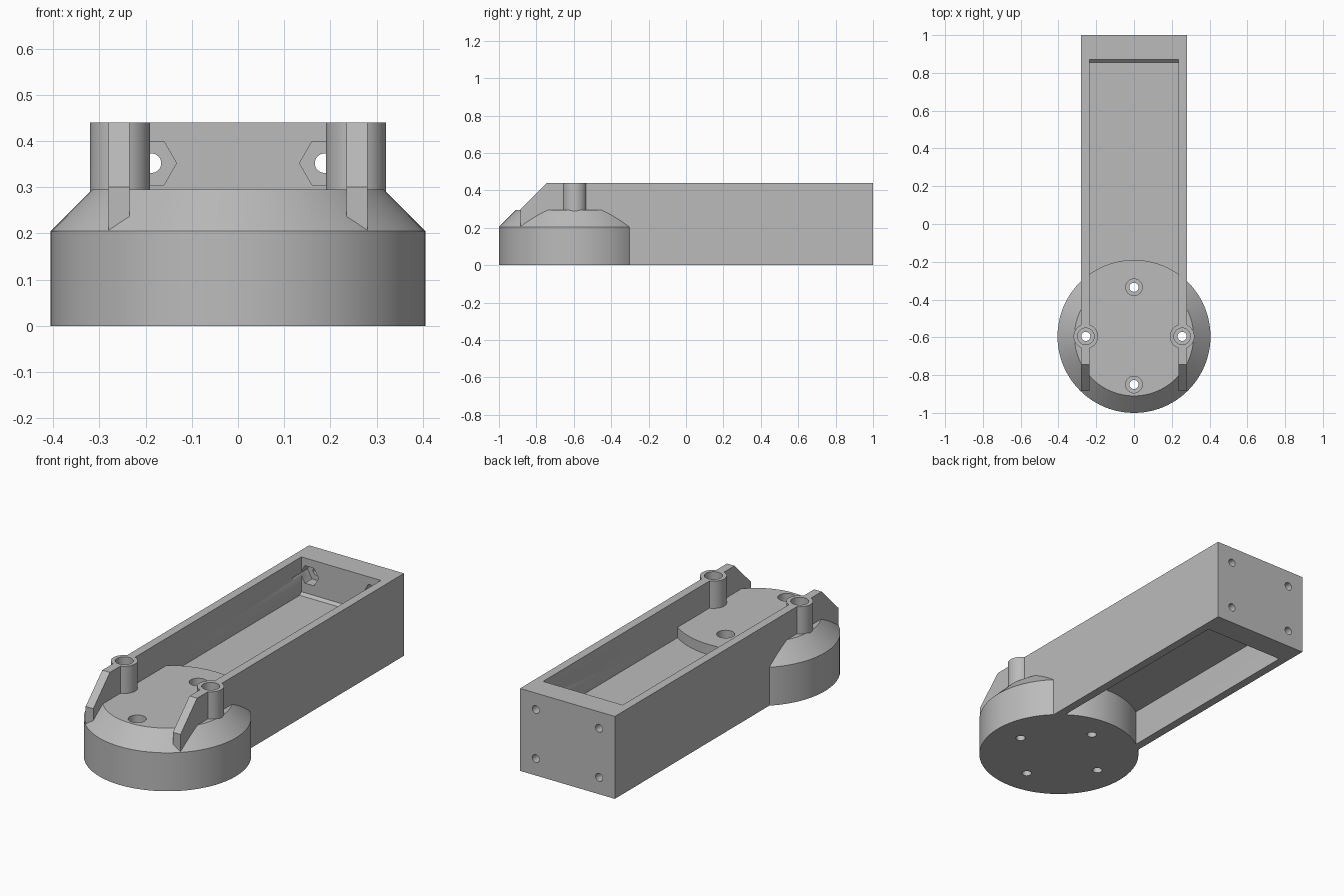
import bpy
import bmesh
from math import pi, radians
from mathutils import Matrix, Vector

if "Cube" in bpy.data.objects:
    bpy.data.objects.remove(bpy.data.objects["Cube"])

grey = bpy.data.materials.new("plain grey")
grey.use_nodes = True
grey.diffuse_color = (0.5, 0.5, 0.5, 1)
grey.node_tree.nodes["Principled BSDF"].inputs["Base Color"].default_value = (0.5, 0.5, 0.5, 1)

HUB_Y, HUB_R, HUB_TOP = -0.595, 0.405, 0.295
HALF_W, INNER_W, HEIGHT = 0.28, 0.235, 0.44


def finish(bm, name):
    bmesh.ops.recalc_face_normals(bm, faces=bm.faces)
    mesh = bpy.data.meshes.new(name)
    bm.to_mesh(mesh)
    bm.free()
    mesh.materials.append(grey)
    obj = bpy.data.objects.new(name, mesh)
    bpy.context.collection.objects.link(obj)
    return obj


def side_prism(name, profile, x0, x1):
    """Extrude a (y, z) profile from x0 to x1."""
    bm = bmesh.new()
    face = bm.faces.new([bm.verts.new((x0, y, z)) for y, z in profile])
    out = bmesh.ops.extrude_face_region(bm, geom=[face])
    moved = [v for v in out["geom"] if isinstance(v, bmesh.types.BMVert)]
    bmesh.ops.translate(bm, verts=moved, vec=(x1 - x0, 0, 0))
    return finish(bm, name)


def block(name, x0, x1, y0, y1, z0, z1):
    return side_prism(name, [(y0, z0), (y1, z0), (y1, z1), (y0, z1)], x0, x1)


def rod(name, start, end, r0, r1=None, sides=64):
    """Cylinder or cone frustum between two points."""
    a, b = Vector(start), Vector(end)
    turn = (b - a).to_track_quat("Z", "Y").to_matrix().to_4x4()
    bm = bmesh.new()
    bmesh.ops.create_cone(bm, cap_ends=True, segments=sides, radius1=r0,
                          radius2=r0 if r1 is None else r1, depth=(b - a).length,
                          matrix=Matrix.Translation((a + b) / 2) @ turn)
    return finish(bm, name)


def combine(base, other, operation):
    mod = base.modifiers.new("combine", "BOOLEAN")
    mod.operation, mod.solver, mod.object = operation, "EXACT", other
    bpy.context.view_layer.objects.active = base
    bpy.ops.object.modifier_apply(modifier=mod.name)
    bpy.data.objects.remove(other)


# Round hub: straight skirt with a chamfered upper rim
bm = bmesh.new()
rim = [(HUB_R, 0), (HUB_R, 0.205), (0.315, HUB_TOP)]
path = [bm.verts.new((r, HUB_Y, z)) for r, z in [(0, 0)] + rim + [(0, HUB_TOP)]]
edges = [bm.edges.new(pair) for pair in zip(path, path[1:])]
bmesh.ops.spin(bm, geom=path + edges, cent=(0, HUB_Y, 0), axis=(0, 0, 1),
               angle=2 * pi, steps=96)
bmesh.ops.remove_doubles(bm, verts=bm.verts, dist=0.0001)
bmesh.ops.dissolve_limit(bm, angle_limit=0.001, verts=bm.verts, edges=bm.edges)
body = finish(bm, "arm_housing")

# Full-height back of the hub inside the channel
hub_back = rod("hub_back", (0, HUB_Y, 0), (0, HUB_Y, HUB_TOP), HUB_R, sides=96)
combine(hub_back, block("trim", -0.25, 0.25, HUB_Y, 0, -0.1, 0.5), "INTERSECT")
combine(body, hub_back, "UNION")

# Side walls with sloping front fins, and screw bosses
wall = [(1, 0), (1, HEIGHT), (-0.745, HEIGHT), (-0.885, 0.3), (-0.885, 0.1),
        (-0.4, 0.1), (-0.4, 0)]
for s in (-1, 1):
    combine(body, side_prism("side_wall", wall, s * INNER_W, s * HALF_W), "UNION")
    combine(body, rod("boss", (s * 0.255, HUB_Y, 0.25), (s * 0.255, HUB_Y, HEIGHT), 0.065), "UNION")

# End wall, mid-height web and its small end fillet
combine(body, block("end_wall", -0.26, 0.26, 0.87, 1, 0, HEIGHT), "UNION")
combine(body, block("web", -0.25, 0.25, -0.4, 0.9, 0.19, 0.24), "UNION")
fillet = [(0.88, 0.23), (0.88, 0.254), (0.87, 0.254), (0.86, 0.244), (0.856, 0.24), (0.856, 0.23)]
combine(body, side_prism("fillet", fillet, -0.24, 0.24), "UNION")

# Counterbored screw holes through the hub
for x, y in ((-0.255, HUB_Y), (0.255, HUB_Y), (0, -0.335), (0, -0.85)):
    combine(body, rod("hole", (x, y, -0.1), (x, y, 0.6), 0.024, sides=32), "DIFFERENCE")
    combine(body, rod("counterbore", (x, y, 0.1), (x, y, 0.6), 0.044, sides=40), "DIFFERENCE")

# End wall bolt holes with hexagonal nut pockets on the inside
for x in (-0.187, 0.187):
    for z in (0.09, 0.352):
        combine(body, rod("bolt_hole", (x, 0.8, z), (x, 1.1, z), 0.021, sides=32), "DIFFERENCE")
        pocket = rod("nut_pocket", (0, 0.8, 0), (0, 0.93, 0), 0.054, sides=6)
        flat = max(v.co.z for v in pocket.data.vertices)
        if flat > 0.05:  # points face sideways
            pocket.data.transform(Matrix.Rotation(radians(30), 4, "Y"))
        pocket.data.transform(Matrix.Translation((x, 0, z)))
        combine(body, pocket, "DIFFERENCE")

# Smooth the round walls, keep the edges crisp
bpy.ops.object.select_all(action="DESELECT")
body.select_set(True)
bpy.context.view_layer.objects.active = body
bpy.ops.object.shade_smooth_by_angle(angle=radians(30))
